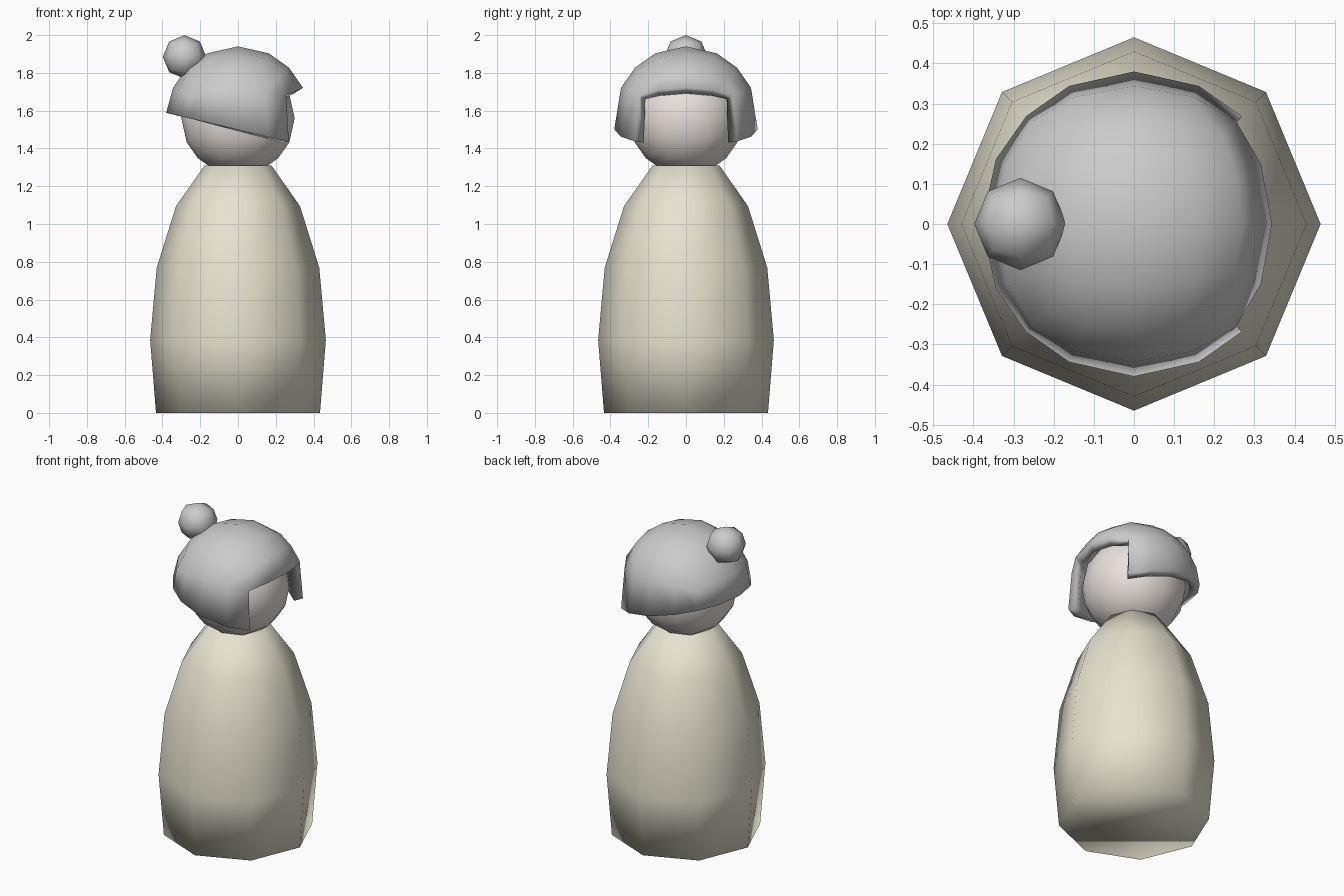
import bpy, bmesh, math
from mathutils import Vector

if "Cube" in bpy.data.objects:
    bpy.data.objects.remove(bpy.data.objects["Cube"])


def material(name, color):
    mat = bpy.data.materials.new(name)
    mat.diffuse_color = (*color, 1)
    mat.use_nodes = True
    mat.node_tree.nodes["Principled BSDF"].inputs["Base Color"].default_value = mat.diffuse_color
    return mat


def finish(name, bm, mat=None):
    bmesh.ops.recalc_face_normals(bm, faces=bm.faces[:])
    for f in bm.faces:
        f.smooth = True
    me = bpy.data.meshes.new(name)
    bm.to_mesh(me)
    bm.free()
    ob = bpy.data.objects.new(name, me)
    bpy.context.collection.objects.link(ob)
    if mat:
        me.materials.append(mat)
    return ob


def cube_sphere(radius, steps):
    """Sphere made of six rounded cube sides, centred on the origin."""
    bm = bmesh.new()
    for axis in range(3):
        for side in (-1, 1):
            rows = []
            for a in steps:
                row = []
                for b in steps:
                    p = [0, 0, 0]
                    p[axis], p[(axis + 1) % 3], p[(axis + 2) % 3] = side, a, b
                    row.append(bm.verts.new(Vector(p).normalized() * radius))
                rows.append(row)
            for r0, r1 in zip(rows, rows[1:]):
                for i in range(len(steps) - 1):
                    bm.faces.new((r0[i], r0[i + 1], r1[i + 1], r1[i]))
    bmesh.ops.remove_doubles(bm, verts=bm.verts[:], dist=0.0005)
    bmesh.ops.recalc_face_normals(bm, faces=bm.faces[:])
    return bm


def move(bm, offset):
    bmesh.ops.translate(bm, verts=bm.verts[:], vec=offset)


FINE = (-1, -0.47, 0, 0.47, 1)
COARSE = (-1, 0, 1)
robe = material("robe_cream", (0.80, 0.77, 0.63))
skin = material("skin", (0.82, 0.76, 0.72))

# Body: eight-sided bell profile
bm = bmesh.new()
rings = []
for r, z in ((0.434, 0), (0.465, 0.385), (0.43, 0.77), (0.328, 1.095), (0.177, 1.31)):
    rings.append([bm.verts.new((r * math.cos(i * math.pi / 4),
                                r * math.sin(i * math.pi / 4), z)) for i in range(8)])
for lo, hi in zip(rings, rings[1:]):
    for i in range(8):
        j = (i + 1) % 8
        bm.faces.new((lo[i], lo[j], hi[j], hi[i]))
bm.faces.new(rings[0][::-1])
bm.faces.new(rings[-1])
finish("body", bm, robe)

# Head
bm = cube_sphere(0.30, FINE)
move(bm, (0, 0, 1.56))
finish("head", bm, skin)

# Hair: half sphere, open over the face (+x), with a slanted lower edge
bm = cube_sphere(0.38, FINE)
bmesh.ops.delete(bm, geom=[v for v in bm.verts if v.co.z < -0.01], context='VERTS')
face_side = []
for f in bm.faces:
    c = f.calc_center_median()
    if c.z < 0.13 and c.x > abs(c.y):
        face_side.append(f)
bmesh.ops.delete(bm, geom=face_side, context='FACES')
for v in bm.verts:
    if abs(v.co.z) < 0.01:
        v.co.z = -0.06 - 0.234 * v.co.x
move(bm, (0, 0, 1.56))
hair = finish("hair", bm)
solid = hair.modifiers.new("thickness", 'SOLIDIFY')
solid.thickness = 0.055
solid.offset = -1

# Make sure the shell grows inwards: outer normals point away from the head
me = hair.data
if sum(p.normal.dot(p.center - Vector((0, 0, 1.56))) for p in me.polygons) < 0:
    me.flip_normals()

# Hair bun
bm = cube_sphere(0.115, COARSE)
move(bm, (-0.283, 0, 1.885))
finish("hair_bun", bm)
